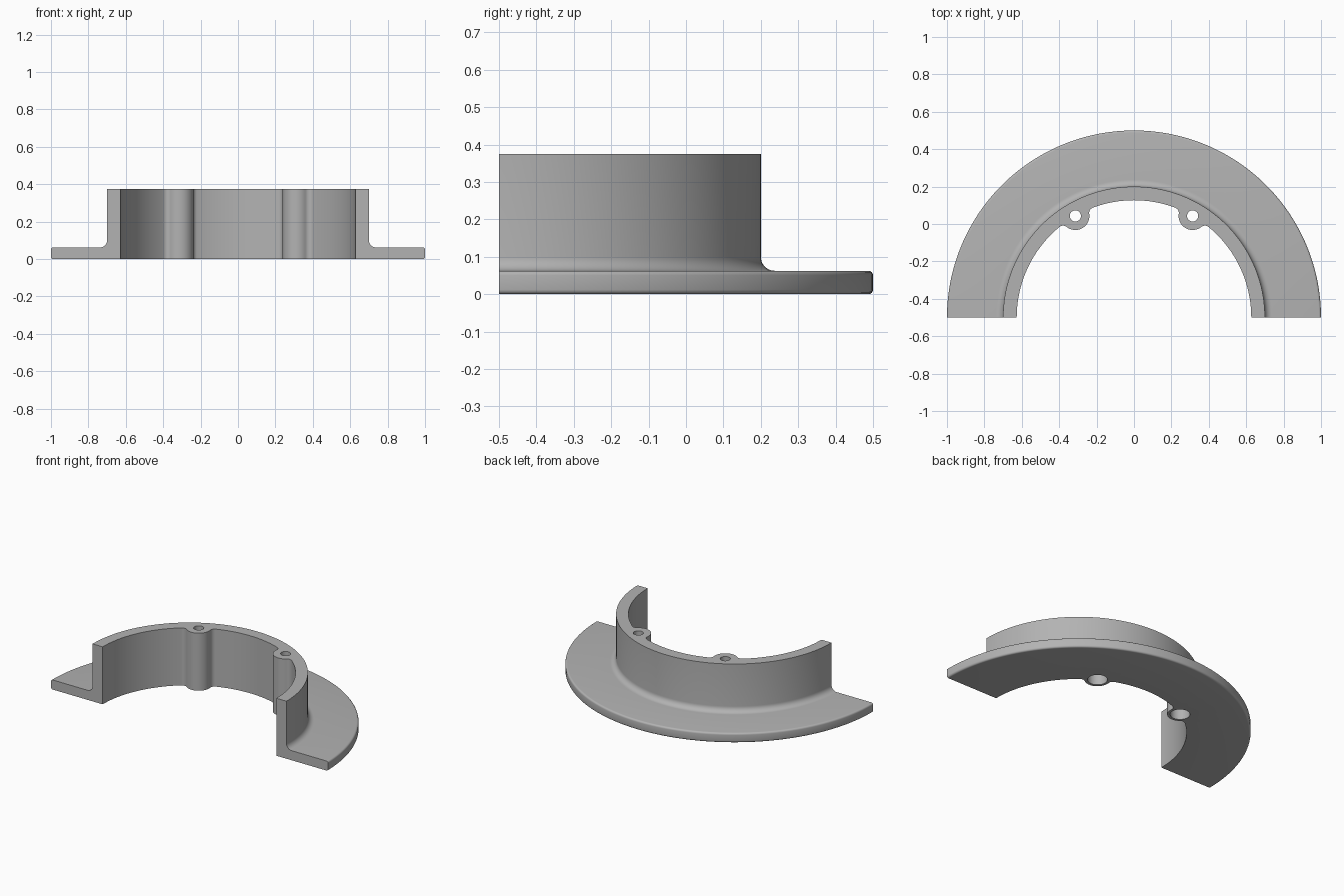
import bpy, bmesh, math
from mathutils import Vector, Matrix

if "Cube" in bpy.data.objects:
    bpy.data.objects.remove(bpy.data.objects["Cube"])

CY = -0.5                       # ring axis sits on the front edge
R_OUT, R_WALL, R_IN = 1.0, 0.70, 0.627
H, T = 0.375, 0.0625            # wall height, flange thickness
BOSS_R, BOSS_F = 0.075, 0.03    # screw boss radius and its blend radius

grey = bpy.data.materials.new("grey")
grey.diffuse_color = (0.45, 0.45, 0.45, 1)
grey.use_nodes = True
grey.node_tree.nodes["Principled BSDF"].inputs["Base Color"].default_value = grey.diffuse_color


def arc(cx, cy, r, a0, a1, n):
    """Points on an arc, angles in degrees."""
    return [(cx + r * math.cos(math.radians(a0 + (a1 - a0) * i / n)),
             cy + r * math.sin(math.radians(a0 + (a1 - a0) * i / n))) for i in range(n + 1)]


def make(name, bm):
    bmesh.ops.recalc_face_normals(bm, faces=bm.faces)
    me = bpy.data.meshes.new(name)
    bm.to_mesh(me)
    bm.free()
    ob = bpy.data.objects.new(name, me)
    bpy.context.collection.objects.link(ob)
    me.materials.append(grey)
    return ob


def prism(name, outline, z0, z1):
    bm = bmesh.new()
    f = bm.faces.new([bm.verts.new((x, y, z0)) for x, y in outline])
    ext = bmesh.ops.extrude_face_region(bm, geom=[f])
    bmesh.ops.translate(bm, vec=(0, 0, z1 - z0),
                        verts=[v for v in ext["geom"] if isinstance(v, bmesh.types.BMVert)])
    return make(name, bm)


def boolean(target, tool, op):
    m = target.modifiers.new(tool.name, 'BOOLEAN')
    m.operation, m.solver, m.object = op, 'EXACT', tool
    bpy.context.view_layer.objects.active = target
    bpy.ops.object.modifier_apply(modifier=m.name)
    bpy.data.objects.remove(tool)


# Half ring: L-shaped section with root fillet and rounded rim, swept 180 degrees
e, f = 0.012, 0.037
section = ([(R_IN, 0)] + arc(R_OUT - e, e, e, -90, 0, 4) + arc(R_OUT - e, T - e, e, 0, 90, 4)
           + arc(R_WALL + f, T + f, f, 270, 180, 8) + [(R_WALL, H), (R_IN, H)])
STEPS = 120
bm = bmesh.new()
rings = []
for i in range(STEPS + 1):
    a = math.pi * i / STEPS
    rings.append([bm.verts.new((r * math.cos(a), CY + r * math.sin(a), z)) for r, z in section])
n = len(section)
for a, b in zip(rings, rings[1:]):
    for k in range(n):
        bm.faces.new((a[k], a[(k + 1) % n], b[(k + 1) % n], b[k]))
bm.faces.new(rings[0])
bm.faces.new(rings[-1])
ring = make("flanged_half_ring", bm)

# Boss outline, pointing along +x and blended into the inner wall
th = math.acos((R_IN**2 + (R_IN - BOSS_F)**2 - (BOSS_R + BOSS_F)**2) / (2 * R_IN * (R_IN - BOSS_F)))
fx, fy = (R_IN - BOSS_F) * math.cos(th), (R_IN - BOSS_F) * math.sin(th)
to_boss = math.degrees(math.atan2(-fy, R_IN - fx))
from_boss = math.degrees(math.atan2(fy, fx - R_IN))
half = ([((R_IN + 0.03) * math.cos(th), (R_IN + 0.03) * math.sin(th))]
        + arc(fx, fy, BOSS_F, math.degrees(th), to_boss, 8)
        + arc(R_IN, 0, BOSS_R, from_boss, 180, 12)[1:])
outline = half + [(x, -y) for x, y in reversed(half[:-1])]

# Bosses with a screw hole from the top and a wider bore from below
for side, ang in (("right", 60), ("left", 120)):
    rot = Matrix.Rotation(math.radians(ang), 2)
    pts = [rot @ Vector(p) + Vector((0, CY)) for p in outline]
    c = rot @ Vector((R_IN, 0)) + Vector((0, CY))
    boolean(ring, prism("boss_" + side, pts, 0, H), 'UNION')
    for name, r, z0, z1 in (("screw_hole_", 0.03, 0.1, H + 0.1), ("wide_bore_", 0.058, -0.1, 0.17)):
        boolean(ring, prism(name + side, arc(c.x, c.y, r, 0, 360, 32)[:-1], z0, z1), 'DIFFERENCE')

bpy.ops.object.select_all(action='DESELECT')
ring.select_set(True)
bpy.context.view_layer.objects.active = ring
bpy.ops.object.shade_smooth_by_angle(angle=math.radians(30))
